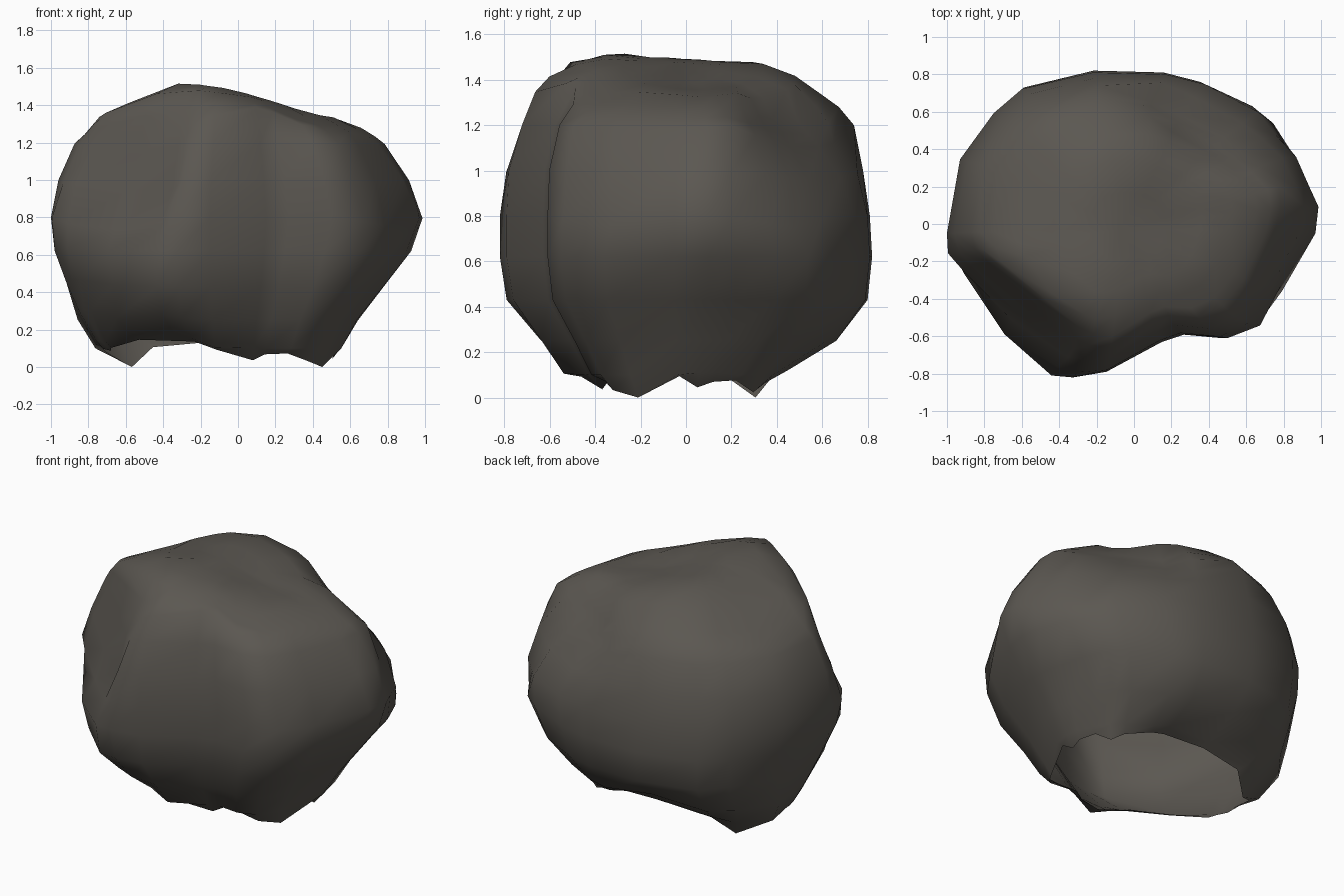
import bpy, bmesh, math, random
from mathutils import Vector

random.seed(4)

# Widest plan outline, counter-clockwise from the right
OUTLINE = [(1, .1), (.98, .22), (.9, .4), (.8, .54), (.68, .63), (.38, .76),
           (.17, .81), (-.22, .82), (-.6, .73), (-.75, .6), (-.93, .35),
           (-1, -.05), (-1, -.16), (-.96, -.27), (-.72, -.6), (-.45, -.81),
           (-.33, -.82), (-.15, -.79), (.15, -.63), (.27, -.59), (.5, -.61),
           (.7, -.55), (.85, -.36), (.97, -.05)]
# Side levels: height, then left, right, front and back reach
LEVELS = [(.1, .82, .57, .56, .5), (.25, .93, .66, .66, .67),
          (.43, .96, .81, .79, .8), (.62, .98, .93, .82, .82),
          (.8, 1, 1, .82, .81), (1.0, .96, .92, .81, .78),
          (1.2, .88, .79, .75, .74)]
# Crown height across x and across y
CROWN_X = [(-.88, 1.2), (-.74, 1.36), (-.62, 1.41), (-.28, 1.53), (-.05, 1.5),
           (.25, 1.41), (.48, 1.375), (.62, 1.32), (.72, 1.25), (.8, 1.18)]
CROWN_Y = [(-.74, 1.25), (-.63, 1.42), (-.47, 1.51), (-.27, 1.53), (0, 1.50),
           (.3, 1.505), (.45, 1.47), (.58, 1.40), (.67, 1.31), (.74, 1.2)]
# Hollows: centre, radius, push direction
DENTS = [((.45, .55, 1.05), .2, (-.03, -.05, -.01)),
         ((.72, .2, .4), .2, (-.05, 0, 0)),
         ((.1, .0, 1.45), .3, (0, 0, -.02))]
# Chisel cuts: sideways axis, upward axis, upper limit line, lower limit line
CUTS = [
    ((.819, .574, 0), (-.261, .372, .891),
     [(-.93, .757), (-.896, .97), (-.757, 1.26), (-.67, 1.347), (-.16, 1.48),
      (.098, 1.51), (.358, 1.376), (.416, 1.318), (.503, 1.168), (.775, .925),
      (.88, .769), (.96, .566)],
     [(-.93, .7), (-.919, .509), (-.815, .214), (-.624, .075), (-.364, -.116),
      (.058, -.214), (.197, -.237), (.4, -.116), (.59, .075), (.88, .41),
      (.96, .56)]),
    ((-.819, -.574, 0), (.261, -.372, .891),
     [(-.96, .595), (-.93, .74), (-.769, 1.185), (-.67, 1.25), (-.324, 1.382),
      (.3, 1.468), (.474, 1.451), (.63, 1.25), (.705, 1.087), (.79, .827),
      (.936, .526)],
     [(-.96, .59), (-.884, .393), (-.717, .075), (-.468, 0), (-.266, -.01),
      (.023, -.14), (.329, -.214), (.543, -.2), (.717, .075), (.936, .49)]),
    ((-.766, .643, 0), (.272, .324, .906),
     [(-.884, .688), (-.775, .988), (-.67, 1.2), (-.457, 1.405), (.15, 1.44),
      (.486, 1.4), (.682, 1.277), (.815, 1.116), (.902, .93), (.954, .769)],
     [(-.884, .526), (-.734, .162), (-.514, .006), (-.312, -.121),
      (-.092, -.087), (.18, -.11), (.422, -.139), (.757, -.069), (.855, .121),
      (.94, .526)])]


def lerp_table(table, t):
    if t <= table[0][0]:
        return table[0][1]
    for (a, u), (b, v) in zip(table, table[1:]):
        if t <= b:
            return u + (v - u) * (t - a) / (b - a)
    return table[-1][1]


def fit(p, left, right, front, back):
    x, y = p
    return x * (right if x > 0 else left), y / .82 * (back if y > 0 else front)


def dent(co):
    out = co.copy()
    for centre, radius, push in DENTS:
        d = (co - Vector(centre)).length / radius
        out += Vector(push) * math.exp(-d * d)
    return out


def chisel(co):
    # Push a point square onto any limit line it lies outside of
    for side, up, upper, lower in CUTS:
        side, up = Vector(side), Vector(up)
        for line, sign in ((upper, 1), (lower, -1)):
            s = co.dot(side)
            over = co.dot(up) - lerp_table(line, s)
            if over * sign > 0:
                slope = (lerp_table(line, s + .02) - lerp_table(line, s - .02)) / .04
                co = co - (up - side * slope) * (over / (1 + slope * slope))
    return co


bm = bmesh.new()
rings = []

# Broken open rim at the foot
rim = []
for i, p in enumerate(OUTLINE):
    x, y = fit(p, .76, .53, .48, .45)
    z = random.uniform(.02, .04) if i % 3 == 0 else random.uniform(.06, .1)
    rim.append(bm.verts.new((x, y, z)))
rings.append(rim)

# Side wall
for z, *reach in LEVELS:
    rings.append([bm.verts.new((*fit(p, *reach), z)) for p in OUTLINE])

# Crown, with height read from the two profiles
for s in (.93, .84, .68, .48, .25):
    ring = []
    for p in OUTLINE:
        x, y = fit(p, .88 * s, .79 * s, .74 * s, .73 * s)
        x, y = x - .03 * (1 - s), y - .02 * (1 - s)
        z = lerp_table(CROWN_X, x) + lerp_table(CROWN_Y, y) - 1.53
        z = max(z, 1.2 + min(1 - s, .2) * .5)
        ring.append(bm.verts.new((x, y, z)))
    rings.append(ring)

n = len(OUTLINE)
for a, b in zip(rings, rings[1:]):
    for i in range(n):
        j = (i + 1) % n
        bm.faces.new((a[i], a[j], b[j], b[i]))
tip = bm.verts.new((-.08, -.03, 1.49))
for i in range(n):
    bm.faces.new((rings[-1][i], rings[-1][(i + 1) % n], tip))

# Chiselled facets and hollows
for v in bm.verts:
    v.co = dent(v.co)
    for _ in range(4):
        v.co = chisel(v.co)
    v.co.z = max(v.co.z, 0)
for i in (9, 22):
    rim[i].co.z = 0

mesh = bpy.data.meshes.new("boulder")
bm.to_mesh(mesh)
bm.free()
for f in mesh.polygons:
    f.use_smooth = True
rock = bpy.data.objects.new("boulder", mesh)
bpy.context.collection.objects.link(rock)

# Stone colour
stone = bpy.data.materials.new("dark grey stone")
stone.diffuse_color = (.105, .096, .083, 1)
mesh.materials.append(stone)
